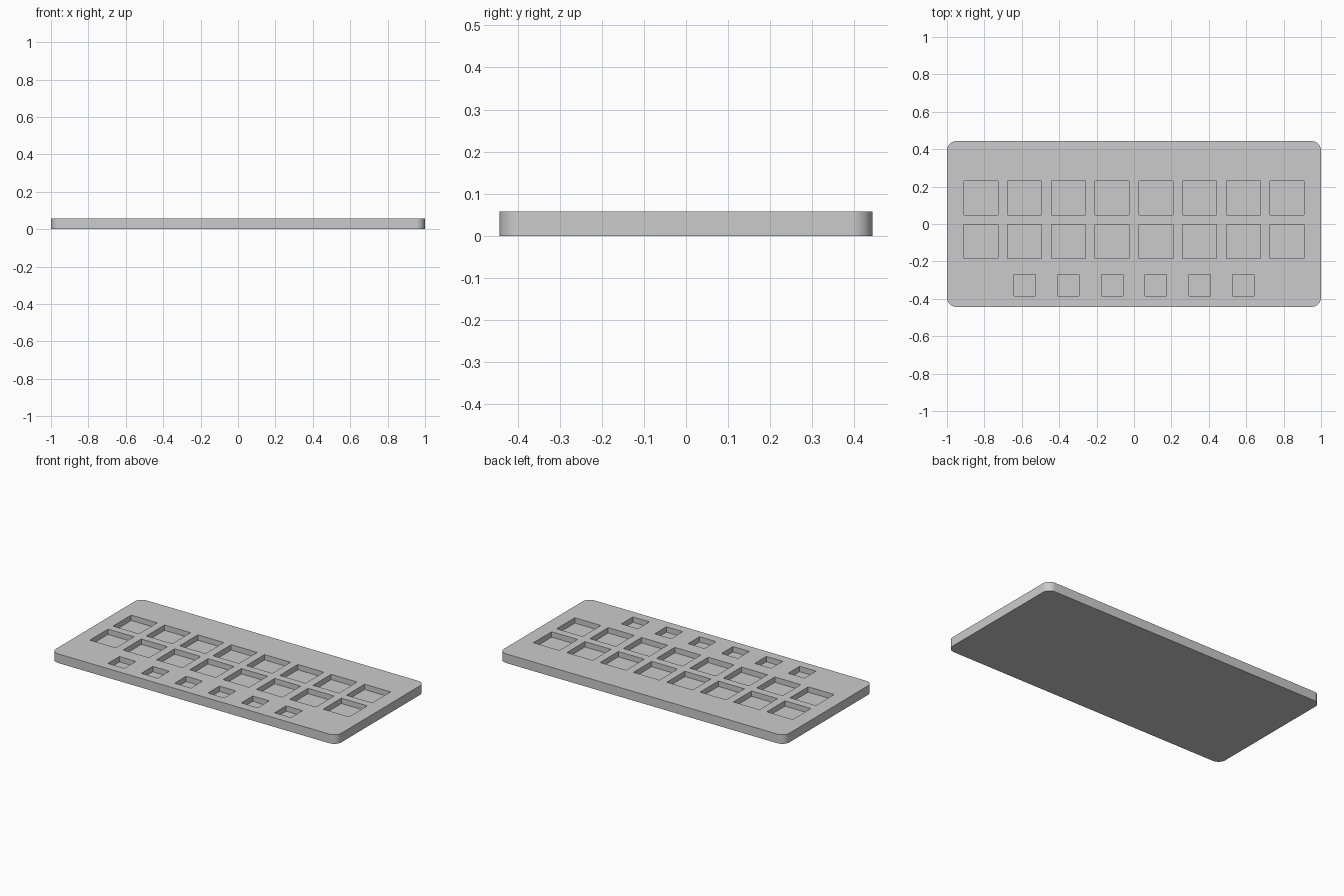
import bpy, bmesh, math
from mathutils import Matrix

if "Cube" in bpy.data.objects:
    bpy.data.objects.remove(bpy.data.objects["Cube"])

HX, HY, H, R = 1.0, 0.443, 0.058, 0.05   # plate half sizes, height, corner radius
DEPTH = 0.034                            # pocket depth
PITCH = 0.2337


def make_object(name, bm):
    mesh = bpy.data.meshes.new(name)
    bmesh.ops.recalc_face_normals(bm, faces=bm.faces)
    bm.to_mesh(mesh)
    bm.free()
    obj = bpy.data.objects.new(name, mesh)
    bpy.context.collection.objects.link(obj)
    return obj


# rounded plate: outline of four corner arcs, extruded upward
bm = bmesh.new()
outline = []
for i, (sx, sy) in enumerate([(1, 1), (-1, 1), (-1, -1), (1, -1)]):
    for k in range(13):
        a = math.pi / 2 * (i + k / 12)
        outline.append(bm.verts.new((sx * (HX - R) + R * math.cos(a),
                                     sy * (HY - R) + R * math.sin(a), 0)))
base = bm.faces.new(outline)
top = bmesh.ops.extrude_face_region(bm, geom=[base], use_keep_orig=True)
bmesh.ops.translate(bm, vec=(0, 0, H),
                    verts=[v for v in top["geom"] if isinstance(v, bmesh.types.BMVert)])
plate = make_object("tray_plate", bm)

# pocket cutters: two rows of large squares, one row of small squares
bm = bmesh.new()
for count, size, y in [(8, 0.182, 0.138), (8, 0.182, -0.094), (6, 0.115, -0.328)]:
    for i in range(count):
        x = (i - (count - 1) / 2) * PITCH
        bmesh.ops.create_cube(bm, size=1, matrix=Matrix.Translation((x, y, H)) @
                              Matrix.Diagonal((size, size, 2 * DEPTH, 1)))
cutter = make_object("pocket_cutter", bm)
cutter.hide_render = True

# cut the pockets, then shade the rounded corners smoothly
mod = plate.modifiers.new("pockets", 'BOOLEAN')
mod.operation = 'DIFFERENCE'
mod.solver = 'EXACT'
mod.object = cutter
bpy.context.view_layer.objects.active = plate
plate.select_set(True)
bpy.ops.object.modifier_apply(modifier=mod.name)
bpy.data.objects.remove(cutter)
bpy.ops.object.shade_smooth_by_angle(angle=math.radians(30))
